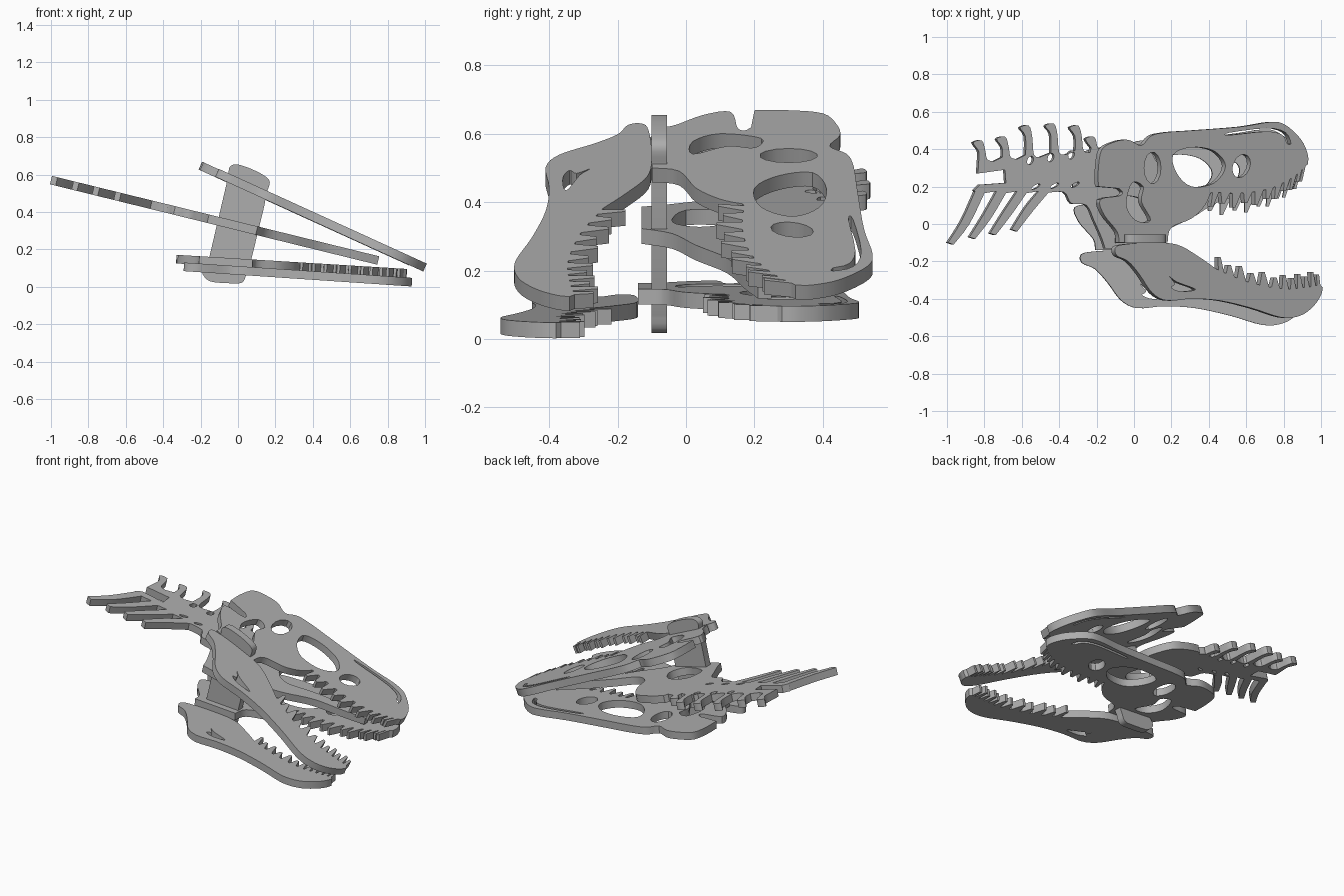
import bpy, bmesh
from math import cos, sin, pi, radians
from mathutils import Vector

if "Cube" in bpy.data.objects:
    bpy.data.objects.remove(bpy.data.objects["Cube"])

THICK = 0.046
TILT = radians(24.5)

grey = bpy.data.materials.new("plain grey")
grey.use_nodes = True
GREY = (0.42, 0.42, 0.42, 1)
grey.diffuse_color = GREY
grey.node_tree.nodes["Principled BSDF"].inputs["Base Color"].default_value = GREY


def smooth(pts, closed=False, steps=4):
    """Catmull-Rom curve through the points."""
    p = [Vector(q) for q in pts]
    n = len(p)
    out = []
    for i in range(n if closed else n - 1):
        if closed:
            a, b, c, d = (p[(i + k) % n] for k in (-1, 0, 1, 2))
        else:
            a, b, c, d = (p[min(max(i + k, 0), n - 1)] for k in (-1, 0, 1, 2))
        for s in range(steps):
            t = s / steps
            out.append(b + (c - a) * (t / 2)
                       + (a * 2 - b * 5 + c * 4 - d) * (t * t / 2)
                       + (b * 3 - a - c * 3 + d) * (t ** 3 / 2))
    if not closed:
        out.append(p[-1])
    return out


def oval(x, y, rx, ry, turn=0, n=14):
    """Oval hole."""
    ring = []
    for i in range(n):
        a, b = rx * cos(2 * pi * i / n), ry * sin(2 * pi * i / n)
        ring.append(Vector((x + a * cos(turn) - b * sin(turn),
                            y + a * sin(turn) + b * cos(turn))))
    return ring


def teeth(path, count, tip):
    """Row of pointed teeth along a path."""
    curve = smooth(path, steps=12)

    def at(f):
        g = f * (len(curve) - 1)
        i = min(int(g), len(curve) - 2)
        return curve[i].lerp(curve[i + 1], g - i)

    out = []
    for i in range(count):
        size = 1 - 0.3 * (i % 2) * 0.8
        a, m, b = (at((i + k) / count) for k in (0.04, 0.5, 0.82))
        peak = m + Vector(tip) * size
        out += [a, peak - Vector((0.007, 0)), peak + Vector((0.007, 0)), b]
    return out


def plate(name, loops, origin, rotation, front=0.0, stretch=1.0, thick=THICK):
    """Flat board cut from an outline and its holes."""
    curve = bpy.data.curves.new(name, 'CURVE')
    curve.dimensions = '2D'
    curve.fill_mode = 'BOTH'
    curve.extrude = thick / 2
    for loop in loops:
        s = curve.splines.new('POLY')
        s.points.add(len(loop) - 1)
        for point, (x, y) in zip(s.points, loop):
            point.co = ((x - front) * stretch, y, 0, 1)
        s.use_cyclic_u = True
    ob = bpy.data.objects.new(name, curve)
    bpy.context.collection.objects.link(ob)
    ob.location, ob.rotation_euler = origin, rotation
    bpy.ops.object.select_all(action='DESELECT')
    ob.select_set(True)
    bpy.context.view_layer.objects.active = ob
    bpy.ops.object.convert(target='MESH')
    ob = bpy.context.view_layer.objects.active
    bm = bmesh.new()
    bm.from_mesh(ob.data)
    bmesh.ops.remove_doubles(bm, verts=bm.verts, dist=0.0005)
    bmesh.ops.recalc_face_normals(bm, faces=bm.faces)
    bm.to_mesh(ob.data)
    bm.free()
    ob.data.materials.clear()
    ob.data.materials.append(grey)
    bpy.ops.object.shade_smooth_by_angle(angle=radians(30))


# Skull side: outline, tooth row and openings
skull = smooth([(.92, .32), (.92, .37), (.885, .45), (.80, .53), (.72, .545),
                (.56, .52), (.30, .50), (.16, .49), (.08, .47), (.03, .42),
                (-.04, .45), (-.11, .44), (-.18, .40), (-.2, .3), (-.2, .2)])
skull += smooth([(-.09, .19), (-.07, .17), (-.09, .15), (-.19, .13),
                 (-.17, .05), (-.1, -.04), (-.09, -.1)])
skull += smooth([(.17, -.1), (.19, -.02), (.3, .03), (.37, .1), (.4, .165)])
skull += teeth([(.41, .17), (.56, .165), (.72, .19), (.84, .25), (.91, .31)],
               11, (-.02, -.075))
skull_loops = [
    skull,
    smooth([(.2, .37), (.3, .41), (.42, .39), (.48, .31), (.42, .22),
            (.3, .2), (.22, .27)], True),
    oval(.565, .31, .045, .065, -.4),
    oval(.09, .3, .045, .085),
    smooth([(-.05, .1), (-.02, .22), (.04, .2), (.03, .12), (.08, .02),
            (0, .02)], True),
    smooth([(.5, .488), (.7, .512), (.8, .49), (.83, .43), (.81, .43),
            (.785, .475), (.7, .495), (.5, .475)], True, 3),
]

# Jaw side: outline, tooth row and opening
jaw = smooth([(1.0, -.34), (.99, -.38), (.95, -.44), (.88, -.49), (.78, -.5),
              (.62, -.45), (.45, -.41), (.3, -.4), (.17, -.41), (.09, -.37),
              (.02, -.27), (-.04, -.2), (-.1, -.17), (-.11, -.13), (-.07, -.11),
              (.08, -.1), (.22, -.11), (.33, -.17), (.43, -.24)])
jaw += teeth([(.44, -.245), (.6, -.31), (.78, -.345), (.9, -.34), (.99, -.325)],
             12, (-.01, .075))
jaw_loops = [jaw, smooth([(.18, -.28), (.22, -.31), (.32, -.35), (.24, -.36),
                          (.19, -.34), (.21, -.32)], True)]

# Matching upper and lower boards, leaning toward each other at the snout
for side, angle, skull_at, jaw_at in (
        ("left", TILT, (.92, 0, .137), (1.0, 0, .103)),
        ("right", radians(3.5), (.9, -.04, .073), (.93, -.04, .025))):
    plate(side + "_skull_side", skull_loops, skull_at, (0, angle, 0),
          .92, 1 / cos(TILT))
    plate(side + "_jaw_side", jaw_loops, jaw_at, (0, angle * 1.1 if side == "right" else angle, 0),
          1.0, 1 / cos(TILT))

# Neck board: spines along the top
neck = []
for i, (x, y) in enumerate([(-.84, .44), (-.715, .46), (-.59, .52),
                            (-.455, .53), (-.325, .52), (-.24, .46)]):
    base = .345 + .012 * i
    neck += smooth([(x + .005, base), (x + .004, y - .05), (x - .025, y - .005),
                    (x + .022, y + .006), (x + .04, y - .05),
                    (x + .05, base), (x + .085, base - .01)], steps=3)
# Braincase and palate strip
neck += smooth([(-.14, .42), (-.05, .43), (.06, .41), (.13, .3), (.16, .18),
                (.25, .13), (.4, .18), (.6, .23), (.75, .25)])
neck += smooth([(.75, .21), (.63, .17), (.45, .12), (.3, .03), (.16, -.04),
                (.1, -.13)])
neck += smooth([(-.16, -.13), (-.18, -.07), (-.22, .02), (-.26, .1),
                (-.34, .11), (-.38, .17), (-.48, .165)])
# Swept ribs along the bottom
for x, y in [(-.645, -.04), (-.76, -.06), (-.87, -.08), (-.985, -.11)]:
    neck += smooth([(x + .18, .165), (x + .1, y + .11), (x + .015, y)], steps=3)
    neck += smooth([(x - .015, y + .01), (x + .06, y + .13), (x + .13, .175)], steps=3)
# Notch at the end of the neck
neck += [Vector(p) for p in [(-.86, .18), (-.83, .21), (-.69, .22),
                             (-.695, .29), (-.84, .27)]]
neck_loops = [neck, smooth([(-.12, .0), (-.1, .13), (.02, .14), (.08, .04),
                            (.02, -.04)], True)]
for x, y in [(-.56, .34), (-.45, .355), (-.34, .37)]:
    neck_loops.append(oval(x, y, .016, .024, -.4))
for x, y in [(-.53, .2), (-.43, .205), (-.32, .21)]:
    neck_loops.append(oval(x, y, .026, .009, .5))
plate("neck_and_palate", neck_loops, (0, 0, .325), (0, radians(13.8), 0),
      0, 1 / cos(radians(13.8)))

# Cross board that slots through the three layers
cross = smooth([(-.05, .6), (-.045, .64), (-.01, .655), (.06, .635), (.14, .595),
                (.17, .56), (.155, .51)])
cross += [Vector((.14, .43)), Vector((.06, .1))]
cross += smooth([(.045, .07), (.02, .022), (-.06, .02), (-.15, .03), (-.19, .07),
                 (-.18, .1)])
cross += [Vector((-.16, .13))]
plate("cross_board", [cross], (0, -.078, 0), (pi / 2, 0, 0))
